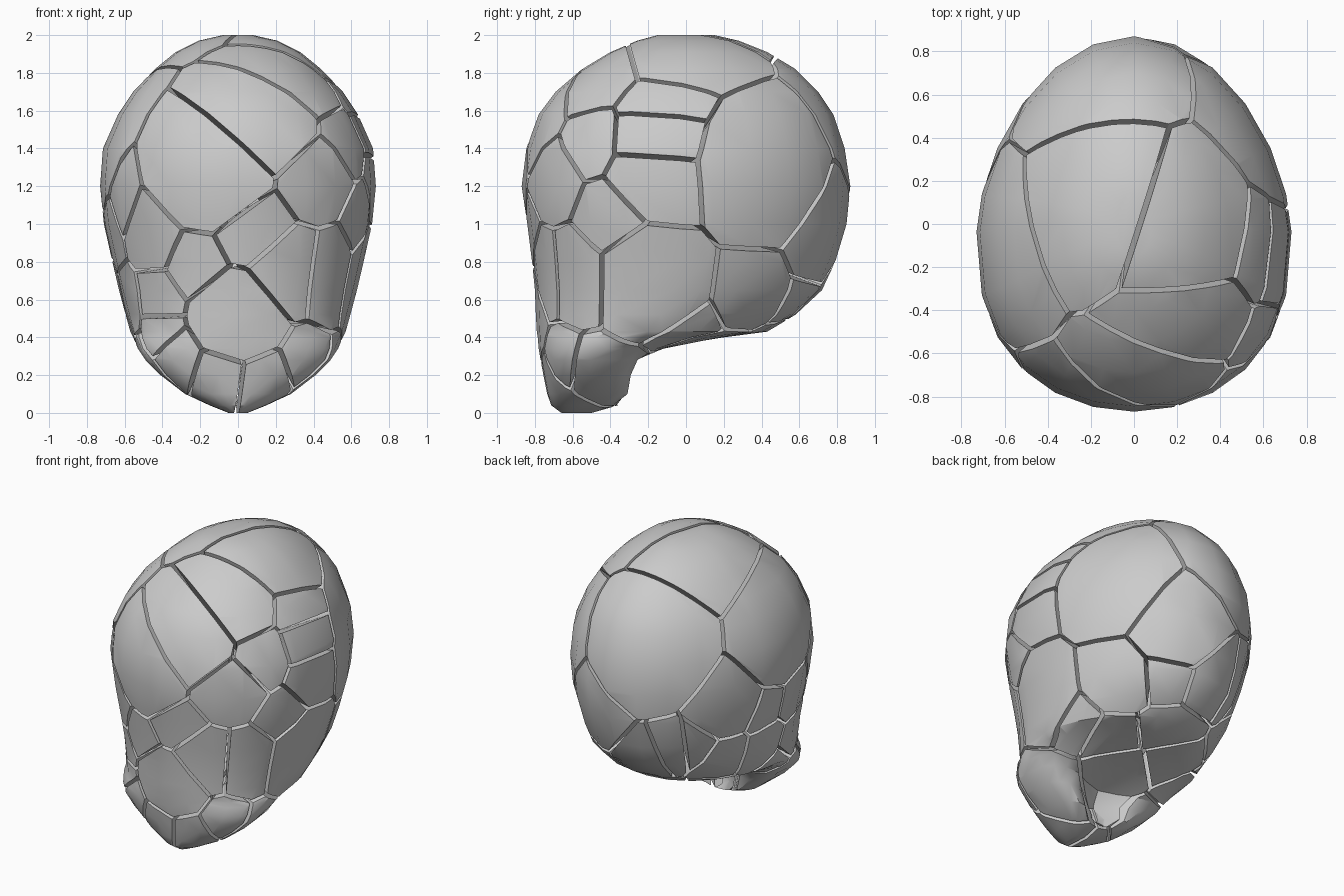
import bpy, bmesh
from math import sin, cos, pi, radians
from mathutils import Vector
from mathutils.bvhtree import BVHTree

if "Cube" in bpy.data.objects:
    bpy.data.objects.remove(bpy.data.objects["Cube"])

SEG = 24
GAP = 0.012

# Head cross-sections: height, front y, back y, half width
RINGS = [
    (0.00, -.66, -.50, .05), (0.04, -.715, -.36, .15), (0.10, -.735, -.27, .28),
    (0.20, -.755, -.25, .41), (0.28, -.77, -.21, .49), (0.34, -.78, -.02, .53),
    (0.40, -.785, .20, .555), (0.43, -.79, .43, .57), (0.52, -.795, .58, .595),
    (0.65, -.80, .72, .63), (0.80, -.815, .79, .665), (1.00, -.84, .85, .71),
    (1.20, -.87, .87, .73), (1.40, -.845, .84, .715), (1.58, -.78, .78, .635),
    (1.70, -.69, .70, .555), (1.82, -.55, .58, .44), (1.91, -.40, .43, .33),
    (1.97, -.26, .28, .21), (2.00, -.15, .15, .08)]

# Shard centres as read in each view: two coordinates and a size
FRONT = [
    (-.17, 1.30, .35), (.10, 1.58, .33), (.08, .96, .20), (-.23, .80, .17),
    (0, .52, .25), (.26, .75, .22), (.49, .73, .21), (.42, 1.24, .20),
    (-.47, .95, .20), (-.43, .62, .14), (-.42, .43, .12), (-.33, .29, .12),
    (-.10, .20, .13), (.14, .17, .13), (.36, .27, .10),
    (-.62, 1.10, .15), (.57, 1.47, .15)]
RIGHT = [
    (.47, 1.30, .44), (-.10, 1.65, .25), (-.12, 1.49, .25), (-.14, 1.25, .23),
    (-.40, 1.00, .16), (-.19, .70, .29), (.40, .66, .22), (.63, .68, .13),
    (.00, .43, .10), (-.45, .20, .14)]
LEFT = [
    (-.10, 1.45, .40), (.35, 1.05, .25), (.05, .95, .20), (-.25, .95, .22),
    (0, .65, .20), (.30, .65, .18), (-.35, .60, .18), (.52, .77, .15),
    (-.20, .42, .15), (-.45, .25, .15)]
BACK = [
    (-.18, 1.55, .45), (.27, .98, .35), (-.10, .68, .20), (.25, .66, .18),
    (-.35, .75, .15)]
TOP = [(.30, 0, .36), (-.20, .16, .36), (.30, -.47, .29)]
BOTTOM = [(0, .30, .15), (.22, .10, .13), (-.22, .10, .15), (0, -.12, .15)]


def build_head():
    """Closed egg-shaped head with a U-shaped jaw, hollowed under the chin."""
    bm = bmesh.new()
    rings = []
    for z, f, b, w in RINGS:
        mid = f + (b - f) * .48
        jaw = z < .33
        ring = []
        for i in range(SEG):
            t = 2 * pi * i / SEG
            s, c = sin(t), cos(t)
            x = w * s
            if c >= 0:
                y = mid - (mid - f) * c ** (.87 if jaw else .77)
            else:
                y = mid + (b - mid) * (-c) ** (.45 if jaw else 1.22)
                if .08 < z < .36:
                    y -= .15 * (-c) ** 10
            ring.append(bm.verts.new((x, y, z)))
        rings.append(ring)
    for lo, hi in zip(rings, rings[1:]):
        for i in range(SEG):
            j = (i + 1) % SEG
            bm.faces.new((lo[i], lo[j], hi[j], hi[i]))
    bm.faces.new(rings[0])
    bm.faces.new(rings[-1])
    bmesh.ops.recalc_face_normals(bm, faces=bm.faces[:])
    return bm


def shard_centres(bm):
    """Project the view coordinates onto the head surface."""
    tree = BVHTree.FromBMesh(bm)
    views = [
        (FRONT, lambda a, b: (a, -3, b), (0, 1, 0)),
        (BACK, lambda a, b: (a, 3, b), (0, -1, 0)),
        (RIGHT, lambda a, b: (3, a, b), (-1, 0, 0)),
        (LEFT, lambda a, b: (-3, a, b), (1, 0, 0)),
        (TOP, lambda a, b: (a, b, 4), (0, 0, -1)),
        (BOTTOM, lambda a, b: (a, b, -3), (0, 0, 1))]
    out = []
    for pts, origin, d in views:
        for a, b, r in pts:
            hit = tree.ray_cast(Vector(origin(a, b)), Vector(d))[0]
            if hit is not None:
                out.append((hit, r))
    return out


def cut_shard(head, seeds, k):
    """Trim a copy of the head by the planes towards all other shards."""
    bm = head.copy()
    c, r = seeds[k]
    for j, (o, q) in enumerate(seeds):
        n = o - c
        dist = n.length
        if j == k or dist < 1e-4:
            continue
        n.normalize()
        t = (dist * dist + r * r - q * q) / (2 * dist)
        bmesh.ops.bisect_plane(bm, geom=bm.verts[:] + bm.edges[:] + bm.faces[:],
                               dist=1e-5, plane_co=c + n * (t - GAP),
                               plane_no=n, clear_outer=True)
        if not bm.faces:
            break
        rim = [e for e in bm.edges if e.is_boundary]
        if rim:
            bmesh.ops.holes_fill(bm, edges=rim, sides=0)
    return bm


head = build_head()
seeds = shard_centres(head)
for k in range(len(seeds)):
    bm = cut_shard(head, seeds, k)
    if len(bm.faces) > 3:
        bmesh.ops.recalc_face_normals(bm, faces=bm.faces[:])
        me = bpy.data.meshes.new("head_shard")
        bm.to_mesh(me)
        ob = bpy.data.objects.new(f"head_shard_{k + 1:02d}", me)
        bpy.context.collection.objects.link(ob)
        bpy.ops.object.select_all(action='DESELECT')
        ob.select_set(True)
        bpy.context.view_layer.objects.active = ob
        bpy.ops.object.shade_smooth_by_angle(angle=radians(32))
    bm.free()
head.free()
